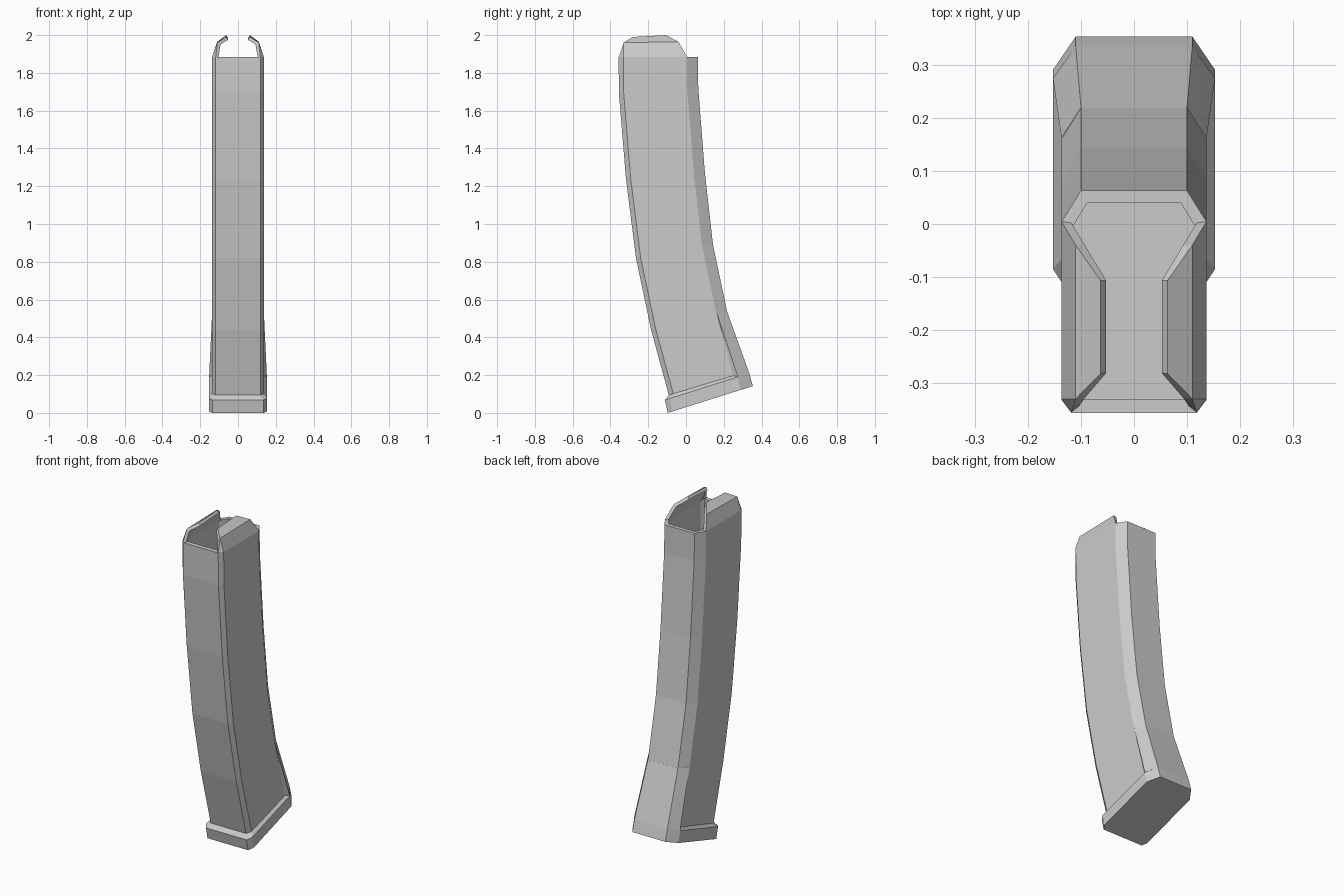
import bpy, bmesh

if "Cube" in bpy.data.objects:
    bpy.data.objects.remove(bpy.data.objects["Cube"])


def finish(name, bm, recalc=True):
    if recalc:
        bmesh.ops.recalc_face_normals(bm, faces=bm.faces)
    me = bpy.data.meshes.new(name)
    bm.to_mesh(me)
    bm.free()
    ob = bpy.data.objects.new(name, me)
    bpy.context.collection.objects.link(ob)
    return ob


def ring(front, rear, w, xf, xr, tf=0.06, tr=0.86):
    """Octagonal section lying on the tilted line front -> rear, each (y, z)."""
    half = [(xf, 0), (w, tf), (w, tr), (xr, 1)]
    pts = half + [(-x, t) for x, t in reversed(half)]
    return [(x, front[0] + (rear[0] - front[0]) * t,
             front[1] + (rear[1] - front[1]) * t) for x, t in pts]


def loft(name, rings):
    bm = bmesh.new()
    rows = [[bm.verts.new(p) for p in r] for r in rings]
    n = len(rows[0])
    for a, b in zip(rows, rows[1:]):
        for i in range(n):
            j = (i + 1) % n
            bm.faces.new((a[i], a[j], b[j], b[i]))
    bm.faces.new(rows[0])
    bm.faces.new(rows[-1])
    return finish(name, bm)


# Curved body with an open recess at the top
stations = [((-.09, .09), (.31, .212)), ((-.185, .44), (.218, .535)),
            ((-.265, .82), (.143, .89)), ((-.318, 1.24), (.10, 1.27)),
            ((-.355, 1.69), (.065, 1.72)), ((-.357, 1.885), (.063, 1.885))]
body = [ring(f, r, .137, .118, .10) for f, r in stations]
body += [ring((-.33, z), (.04, z), .12, .107, .088) for z in (1.885, 1.71)]
loft("magazine_body", body)

# Tilted base plate with a sloped upper ledge
loft("base_plate", [
    ring((-.097, 0), (.354, .142), .153, .135, .11),
    ring((-.112, .068), (.335, .21), .153, .135, .11),
    ring((-.09, .095), (.31, .215), .137, .118, .10)])

# Flared heel joining the rear of the body to the base plate
bm = bmesh.new()
for s in (1, -1):
    for x, y, z in [(.10, .262, .355), (.137, .163, .53), (.137, .25, .195),
                    (.11, .335, .21), (.153, .275, .19), (.10, .22, .53)]:
        bm.verts.new((s * x, y, z))
bmesh.ops.convex_hull(bm, input=bm.verts)
finish("heel_flare", bm)

# Folded feed lips, mirrored left and right
bm = bmesh.new()
v = [bm.verts.new(p) for p in [
    (.118, -.355, 1.885), (.137, -.33, 1.885), (.137, .005, 1.885),
    (.11, -.33, 1.96), (.11, -.04, 1.965),
    (.063, -.282, 1.99), (.063, -.107, 2.0)]]
for f in [(0, 1, 3), (1, 2, 4, 3), (3, 4, 6, 5)]:
    bm.faces.new([v[i] for i in f])
lips = finish("feed_lips", bm, recalc=False)
sol = lips.modifiers.new("thickness", 'SOLIDIFY')
sol.thickness = .018
sol.offset = -1
sol.use_even_offset = True
mir = lips.modifiers.new("mirror", 'MIRROR')
mir.use_axis[0] = True
mir.use_mirror_merge = False
